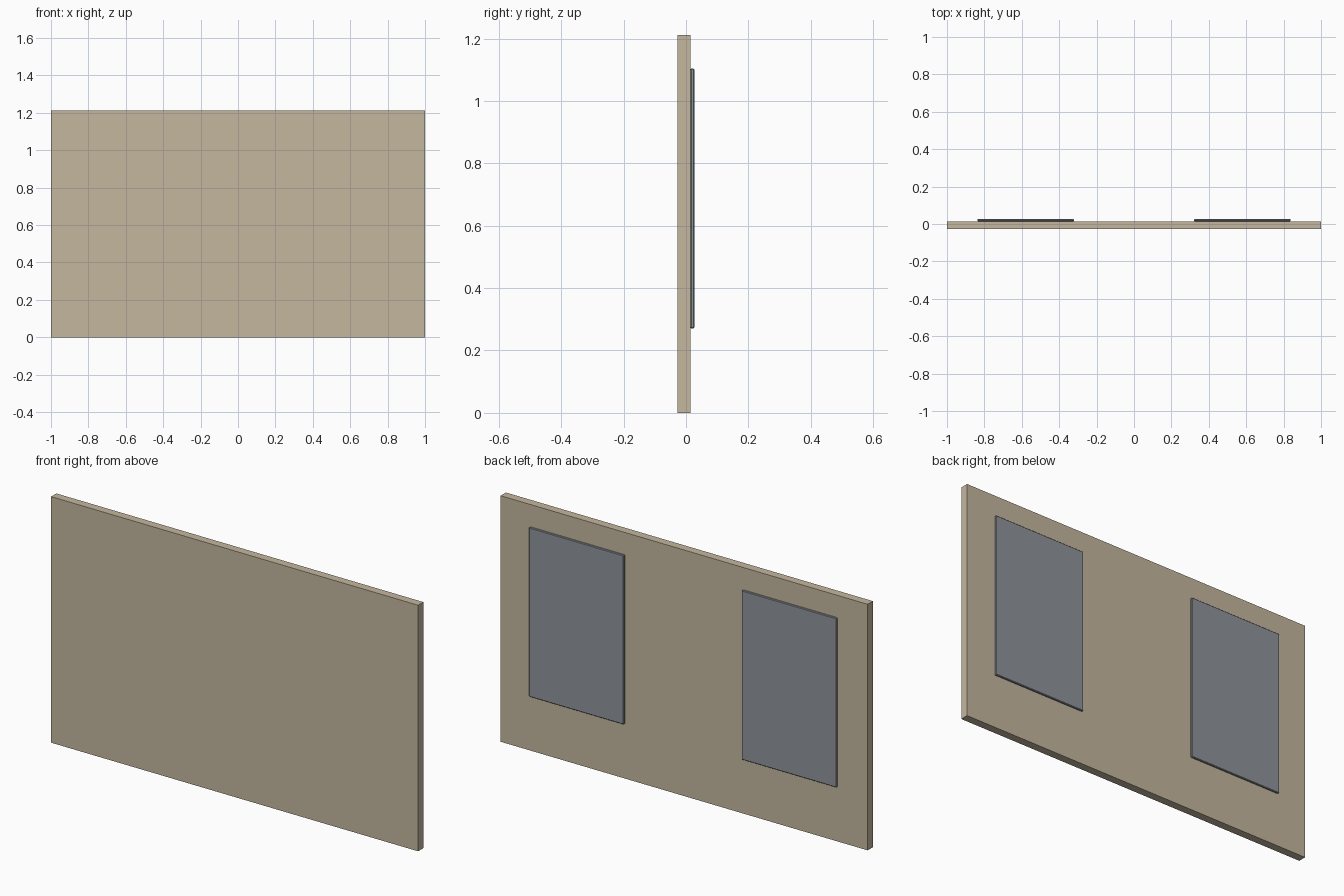
import bpy, bmesh

if "Cube" in bpy.data.objects:
    bpy.data.objects.remove(bpy.data.objects["Cube"])


def material(name, srgb):
    m = bpy.data.materials.new(name)
    lin = [((c / 255 + 0.055) / 1.055) ** 2.4 for c in srgb]
    m.diffuse_color = (*lin, 1)
    m.use_nodes = True
    m.node_tree.nodes["Principled BSDF"].inputs["Base Color"].default_value = m.diffuse_color
    return m


def box(name, lo, hi, mat):
    bm = bmesh.new()
    bmesh.ops.create_cube(bm, size=1)
    for v in bm.verts:
        v.co = [(a + b) / 2 + c * (b - a) for a, b, c in zip(lo, hi, v.co)]
    me = bpy.data.meshes.new(name)
    bm.to_mesh(me)
    bm.free()
    me.materials.append(mat)
    ob = bpy.data.objects.new(name, me)
    bpy.context.collection.objects.link(ob)
    return ob


tan = material("tan board", (196, 183, 158))
grey = material("grey plate", (143, 148, 154))

# main upright board
Y0, Y1, Y2 = -0.0265, 0.0145, 0.0265
box("board", (-1, Y0, 0), (1, Y1, 1.212), tan)

# two back plates with slightly chamfered edges
for side, x0, x1 in (("left", -0.838, -0.321), ("right", 0.321, 0.838)):
    plate = box(side + "_back_plate", (x0, Y1, 0.27), (x1, Y2, 1.104), grey)
    bevel = plate.modifiers.new("edge chamfer", "BEVEL")
    bevel.width = 0.003
    bevel.segments = 1
